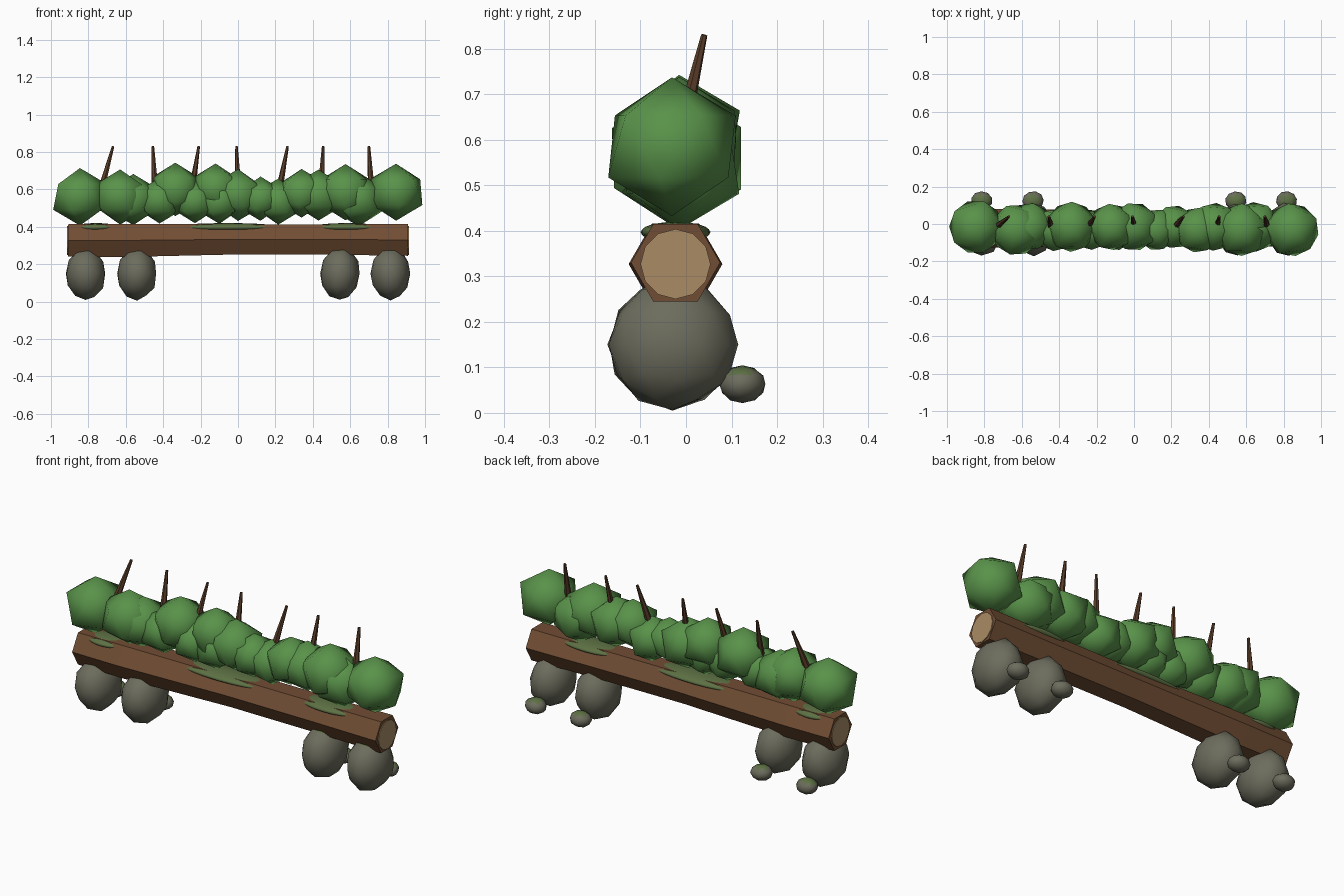
import bpy, bmesh, math, random
from mathutils import Vector, Matrix

if "Cube" in bpy.data.objects:
    bpy.data.objects.remove(bpy.data.objects["Cube"])

random.seed(4)


def mat(name, rgb):
    m = bpy.data.materials.new(name)
    m.diffuse_color = (*rgb, 1)
    m.use_nodes = True
    m.node_tree.nodes["Principled BSDF"].inputs["Base Color"].default_value = m.diffuse_color
    return m


LEAF = mat("leaf green", (0.10, 0.29, 0.068))
BARK = mat("bark brown", (0.165, 0.075, 0.034))
TWIG = mat("twig brown", (0.10, 0.046, 0.022))
WOOD = mat("cut wood", (0.40, 0.26, 0.13))
STONE = mat("stone grey", (0.15, 0.15, 0.11))
MOSS = mat("moss", (0.11, 0.165, 0.058))


def finish(bm, name, mats, smooth):
    me = bpy.data.meshes.new(name)
    bmesh.ops.recalc_face_normals(bm, faces=bm.faces)
    for f in bm.faces:
        f.smooth = smooth
    bm.to_mesh(me)
    bm.free()
    ob = bpy.data.objects.new(name, me)
    bpy.context.collection.objects.link(ob)
    for m in mats:
        me.materials.append(m)
    return ob


def blob(name, centre, size, sub, mats, jitter=0.0, turn=0.0, moss=None):
    """Icosphere lump; faces pointing up past 'moss' take the second material."""
    bm = bmesh.new()
    bmesh.ops.create_icosphere(bm, subdivisions=sub, radius=1)
    for v in bm.verts:
        v.co *= 1 + random.uniform(-jitter, jitter)
    bmesh.ops.rotate(bm, verts=bm.verts, matrix=Matrix.Rotation(turn, 3, 'Z'))
    for v in bm.verts:
        v.co = Vector(centre) + Vector([a * b for a, b in zip(v.co, size)])
    bm.normal_update()
    if moss:
        for f in bm.faces:
            f.material_index = int(f.normal.z > moss)
    return finish(bm, name, mats, True)


# Hexagonal log, slightly tapered, with pale cut ends
YC, ZC = -0.023, 0.327
bm = bmesh.new()
rings = []
for x, r, z in [(-0.91, 0.1, ZC), (-0.64, 0.103, ZC), (0, 0.093, ZC + 0.006),
                (0.5, 0.094, ZC + 0.005), (0.91, 0.098, ZC + 0.003)]:
    rings.append([bm.verts.new((x, YC + r * math.cos(k * math.pi / 3),
                                z + r * math.sin(k * math.pi / 3))) for k in range(6)])
for a, b in zip(rings, rings[1:]):
    for k in range(6):
        bm.faces.new((a[k], a[(k + 1) % 6], b[(k + 1) % 6], b[k]))
bm.faces.new(rings[0])
bm.faces.new(rings[-1])
finish(bm, "log", [BARK], False)
for side, s in (("left", -1), ("right", 1)):
    bm = bmesh.new()
    bmesh.ops.create_cone(bm, cap_ends=True, segments=12, radius1=0.077, radius2=0.077, depth=0.008,
                          matrix=Matrix.Translation((s * 0.91, YC, ZC)) @ Matrix.Rotation(math.pi / 2, 4, 'Y'))
    finish(bm, side + "_cut_end", [WOOD], False)

# Moss patches along the top of the log
for i, (x, l) in enumerate([(-0.76, 0.12), (-0.06, 0.3), (0.58, 0.19)]):
    blob(f"log_moss_{i}", (x, YC, 0.397), (l, 0.077, 0.023), 3, [MOSS])

# Supporting stones, each with a small stone behind
for i, x in enumerate([-0.815, -0.54, 0.545, 0.815]):
    blob(f"support_stone_{i}", (x, -0.03, 0.15), (0.108, 0.142, 0.143), 2,
         [STONE, MOSS], 0.03, i * 1.3, 0.83)
    blob(f"small_stone_{i}", (x, 0.124, 0.063), (0.057, 0.051, 0.041), 2,
         [STONE, MOSS], 0.03, i, 0.8)

# Row of leaf clumps: x, z, radius
clumps = [(-0.845, 0.56, 0.153), (-0.63, 0.56, 0.147), (-0.56, 0.545, 0.137),
          (-0.42, 0.54, 0.122), (-0.335, 0.6, 0.143), (-0.23, 0.535, 0.115),
          (-0.12, 0.605, 0.133), (-0.1, 0.535, 0.118), (0.0, 0.57, 0.138),
          (0.12, 0.55, 0.118), (0.215, 0.535, 0.123), (0.34, 0.58, 0.13),
          (0.43, 0.57, 0.137), (0.575, 0.585, 0.15), (0.645, 0.545, 0.143),
          (0.845, 0.585, 0.153)]
for i, (x, z, r) in enumerate(clumps):
    blob(f"leaf_clump_{i}", (x, -0.023 + 0.008 * (-1) ** i, z), (r * 1.04, r * 1.04, r), 1, [LEAF],
         0.01, i * 0.7)

# Bare twigs poking out of the leaves: base x, tip x
for i, (xb, xt) in enumerate([(-0.74, -0.668), (-0.443, -0.455), (-0.25, -0.21), (0.002, -0.008),
                              (0.215, 0.265), (0.443, 0.455), (0.714, 0.70)]):
    a, b = Vector((xb, -0.02, 0.57)), Vector((xt, 0.04, 0.83))
    bm = bmesh.new()
    bmesh.ops.create_cone(bm, cap_ends=True, segments=6, radius1=0.021, radius2=0.007, depth=(b - a).length,
                          matrix=Matrix.Translation((a + b) / 2)
                          @ (b - a).to_track_quat('Z', 'Y').to_matrix().to_4x4())
    finish(bm, f"twig_{i}", [TWIG], False)
